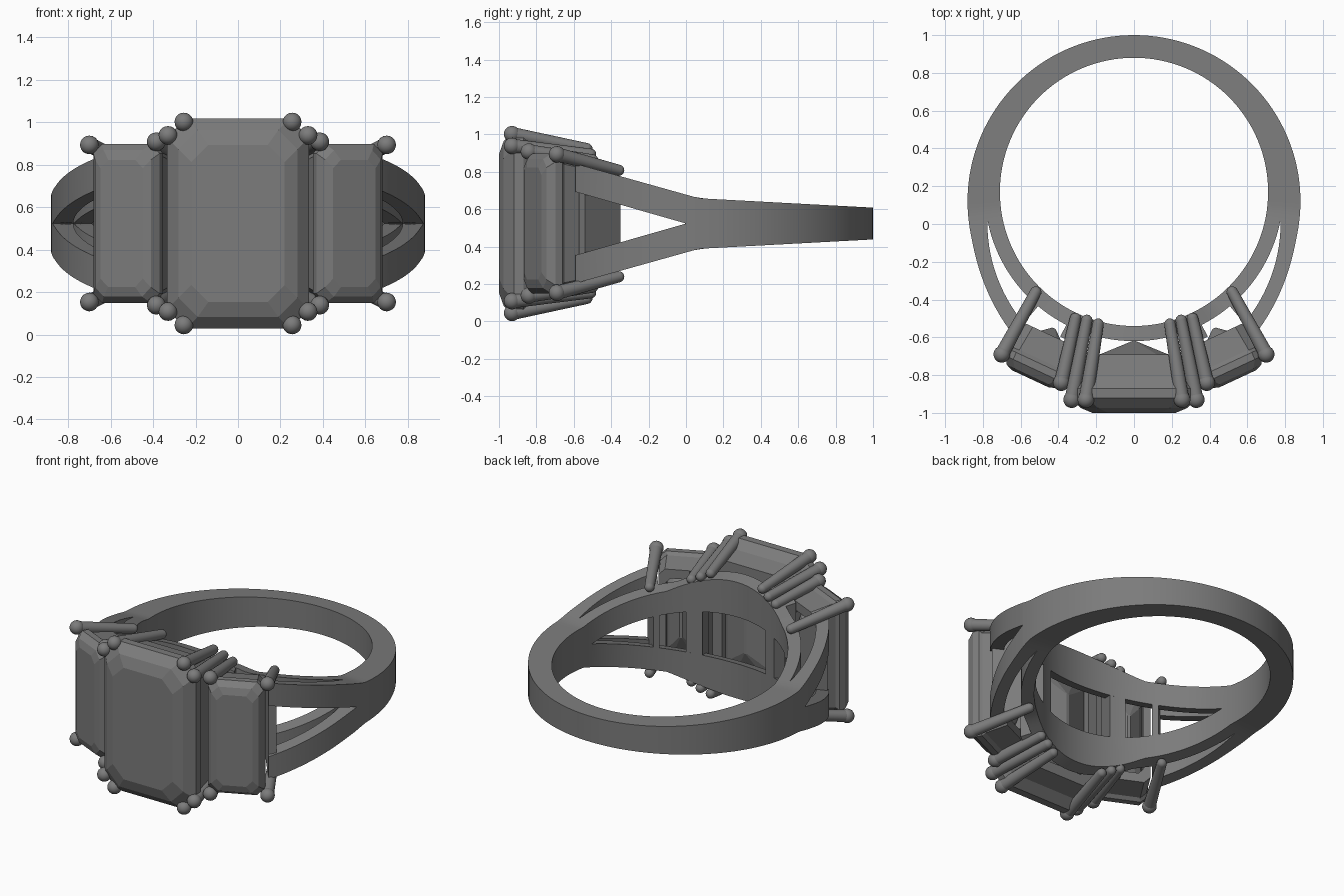
import bpy, bmesh
from math import sin, cos, radians
from mathutils import Matrix, Vector

if "Cube" in bpy.data.objects:
    bpy.data.objects.remove(bpy.data.objects["Cube"])

MID = 0.523          # height of the ring's plane of symmetry
HUB = 0.17           # y of the finger hole's centre
INNER, RAIL = 0.71, 0.79

grey = bpy.data.materials.new("grey_metal")
grey.use_nodes = True
grey.diffuse_color = (0.2, 0.2, 0.2, 1)
grey.node_tree.nodes["Principled BSDF"].inputs["Base Color"].default_value = (0.2, 0.2, 0.2, 1)


def finish(name, bm, smooth=None):
    bmesh.ops.recalc_face_normals(bm, faces=bm.faces)
    mesh = bpy.data.meshes.new(name)
    bm.to_mesh(mesh)
    bm.free()
    obj = bpy.data.objects.new(name, mesh)
    bpy.context.collection.objects.link(obj)
    mesh.materials.append(grey)
    if smooth:
        bpy.ops.object.select_all(action='DESELECT')
        obj.select_set(True)
        bpy.context.view_layer.objects.active = obj
        bpy.ops.object.shade_smooth_by_angle(angle=radians(smooth))
    return obj


def skin(bm, loops, cyclic=False):
    """Join loops of points with quads, capping the ends unless cyclic."""
    rings = [[bm.verts.new(p) for p in loop] for loop in loops]
    pairs = list(zip(rings, rings[1:]))
    if cyclic:
        pairs.append((rings[-1], rings[0]))
    else:
        bm.faces.new(rings[0])
        bm.faces.new(rings[-1])
    for a, b in pairs:
        for i in range(len(a)):
            j = (i + 1) % len(a)
            bm.faces.new((a[i], a[j], b[j], b[i]))


# Band height and the V-shaped split, both measured from the middle plane
def half_height(x, y):
    if y > 0.07:
        return 0.135 - 0.05 * (y - 0.07) / 0.93
    bump = max(0, 1 - (x / 0.42) ** 2) if y < 0 else 0
    return 0.135 + 0.28 * (0.07 - y) + 0.08 * bump


def split(x, y):
    return 0.287 * max(0, -y)


def below(x, y):
    return -half_height(x, y)


def outer_radius(a):
    return 0.88 - 0.05 * cos(radians(a)) + 0.07 * max(0, (a - 105) / 34) ** 1.5


def arm_inside(a):
    return RAIL + 0.1 * (a - 101) / 33


def strip(name, a0, a1, rin, rout, low, high, sx=1, sz=1, steps=24):
    """Curved bar around the finger hole; angles run from the back."""
    bm = bmesh.new()
    loops = []
    for k in range(steps + 1):
        a = a0 + (a1 - a0) * k / steps
        pts = []
        for r, h in ((rin, low), (rout, low), (rout, high), (rin, high)):
            rr = r(abs(a)) if callable(r) else r
            x, y = rr * sin(radians(a)), HUB + rr * cos(radians(a))
            pts.append((sx * x, y, MID + sz * h(x, y)))
        loops.append(pts)
    skin(bm, loops)
    finish(name, bm, 25)


def octagon(w, h, cut, depth):
    return [(w, depth, h - cut), (w - cut, depth, h), (cut - w, depth, h), (-w, depth, h - cut),
            (-w, depth, cut - h), (cut - w, depth, -h), (w - cut, depth, -h), (w, depth, cut - h)]


def loft(name, place, layers, cyclic=False):
    bm = bmesh.new()
    skin(bm, [[place @ Vector(p) for p in octagon(*l)] for l in layers], cyclic)
    finish(name, bm)


# Shank and the rails that run behind the stones
strip("shank", -101, 101, INNER, outer_radius, below, half_height, steps=72)
for sz, level in ((1, "upper"), (-1, "lower")):
    strip(level + "_gallery_rail", 101, 259, INNER, RAIL, split, half_height, 1, sz, 56)
    for sx, side in ((1, "left"), (-1, "right")):
        strip(f"{level}_{side}_arm", 101, 140, arm_inside, outer_radius, split, half_height, sx, sz)

# Upright bars beside the stones
for sx, side in ((1, "left"), (-1, "right")):
    strip(side + "_inner_post", 153, 161, INNER, 0.86, below, half_height, sx, steps=4)
    strip(side + "_end_panel", 137, 140, INNER, 0.97, below, half_height, sx, steps=2)

# Centre stone: table, crown, girdle, stepped pavilion
centre = Matrix.Translation((0, -0.92, MID))
loft("centre_stone", centre, [
    (0.22, 0.37, 0.08, -0.08), (0.28, 0.44, 0.09, -0.055), (0.335, 0.495, 0.09, 0),
    (0.335, 0.495, 0.09, 0.05), (0.28, 0.43, 0.08, 0.13), (0.18, 0.3, 0.06, 0.23),
    (0.01, 0.12, 0.005, 0.3)])
loft("centre_setting", centre, [
    (0.32, 0.46, 0.08, 0.05), (0.29, 0.42, 0.07, 0.23),
    (0.22, 0.35, 0.06, 0.23), (0.25, 0.39, 0.07, 0.05)], True)

# Side stones, turned outwards
for sx, side in ((1, "left"), (-1, "right")):
    place = Matrix.Translation((sx * 0.525, -0.77, MID)) @ Matrix.Rotation(sx * radians(25), 4, 'Z')
    loft(side + "_stone", place, [
        (0.11, 0.3, 0.04, -0.055), (0.145, 0.345, 0.045, -0.04), (0.172, 0.375, 0.045, 0),
        (0.172, 0.375, 0.045, 0.04), (0.13, 0.32, 0.04, 0.1), (0.08, 0.22, 0.03, 0.18),
        (0.01, 0.1, 0.005, 0.24)])
    loft(side + "_setting", place, [
        (0.16, 0.36, 0.04, 0.04), (0.145, 0.33, 0.04, 0.2),
        (0.1, 0.27, 0.03, 0.2), (0.11, 0.3, 0.03, 0.04)], True)

# Round-tipped prongs: base and tip on one quarter, mirrored to the rest
PRONGS = {
    "centre_outer_prong": ((0.19, -0.53, 0.40), (0.255, -0.93, 0.478)),
    "centre_corner_prong": ((0.25, -0.51, 0.37), (0.33, -0.93, 0.415)),
    "side_inner_prong": ((0.31, -0.5, 0.34), (0.385, -0.84, 0.385)),
    "side_outer_prong": ((0.52, -0.36, 0.285), (0.70, -0.69, 0.37)),
}
for name, ends in PRONGS.items():
    for sx, side in ((1, "left"), (-1, "right")):
        for sz, level in ((1, "upper"), (-1, "lower")):
            base, tip = [Vector((sx * p[0], p[1], MID + sz * p[2])) for p in ends]
            axis = tip - base
            turn = axis.to_track_quat('Z', 'Y').to_matrix().to_4x4()
            bm = bmesh.new()
            bmesh.ops.create_cone(bm, cap_ends=True, segments=20, radius1=0.03, radius2=0.038,
                                  depth=axis.length,
                                  matrix=Matrix.Translation((base + tip) / 2) @ turn)
            for point, r in ((base, 0.03), (tip, 0.044)):
                bmesh.ops.create_uvsphere(bm, u_segments=20, v_segments=12, radius=r,
                                          matrix=Matrix.Translation(point) @ turn)
            finish(f"{level}_{side}_{name}", bm, 40)
